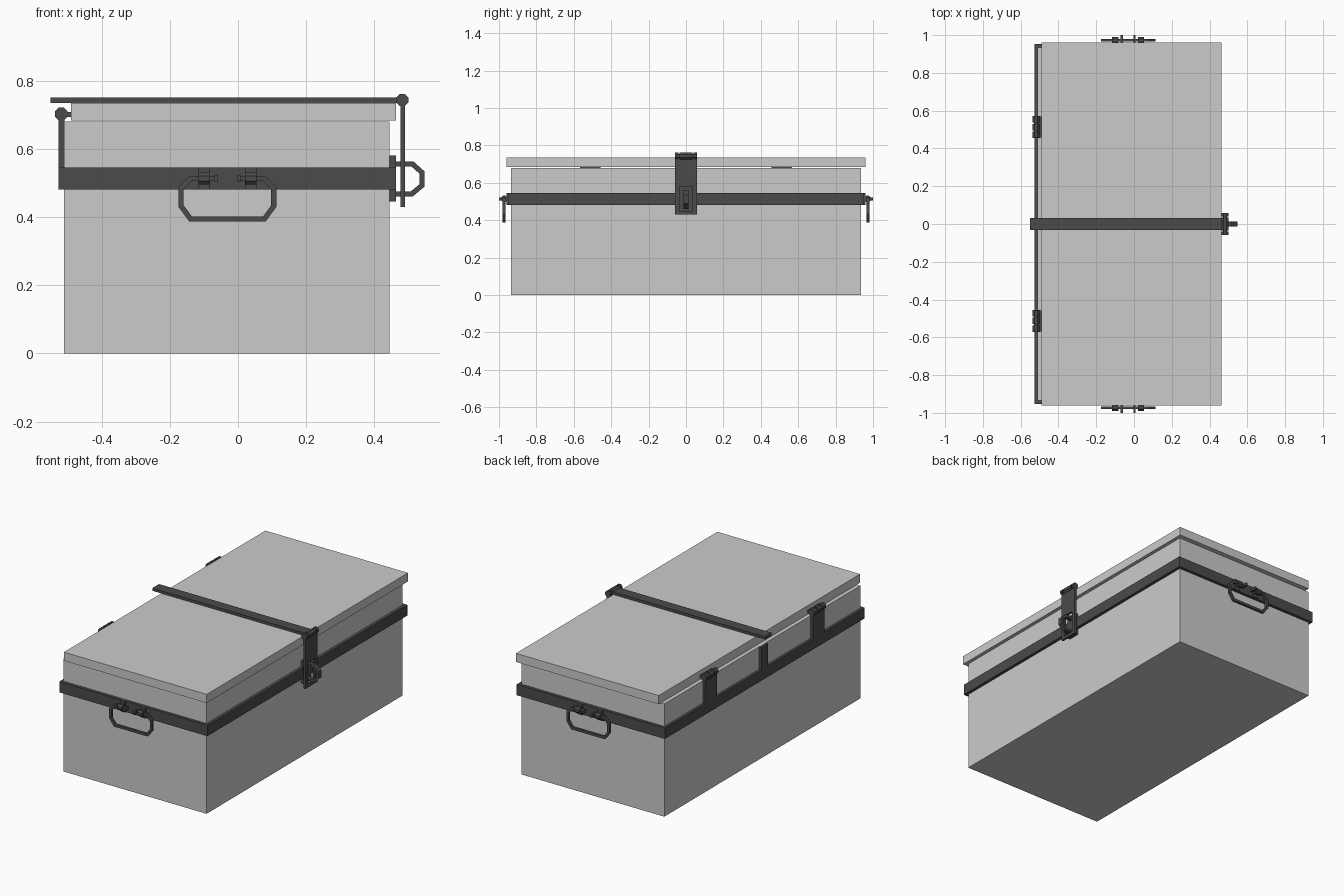
import bpy, bmesh, math
from mathutils import Vector, Matrix

if "Cube" in bpy.data.objects:
    bpy.data.objects.remove(bpy.data.objects["Cube"])


def finish(name, bm):
    bmesh.ops.recalc_face_normals(bm, faces=bm.faces[:])
    me = bpy.data.meshes.new(name)
    bm.to_mesh(me)
    bm.free()
    ob = bpy.data.objects.new(name, me)
    bpy.context.collection.objects.link(ob)
    return ob


def boxes(name, *ranges):
    """One object from boxes given as (x0, x1, y0, y1, z0, z1)."""
    bm = bmesh.new()
    for x0, x1, y0, y1, z0, z1 in ranges:
        m = Matrix.Translation(((x0 + x1) / 2, (y0 + y1) / 2, (z0 + z1) / 2))
        bmesh.ops.create_cube(bm, size=1, matrix=m @ Matrix.Diagonal((x1 - x0, y1 - y0, z1 - z0, 1)))
    return finish(name, bm)


def knuckle(name, axis, a0, a1, centre, r, sides=8):
    """Faceted cylinder along 'X' or 'Y' from a0 to a1."""
    bm = bmesh.new()
    mid = (a0 + a1) / 2
    if axis == 'X':
        loc, rot = (mid, *centre), Matrix.Rotation(math.pi / 2, 4, 'Y')
    else:
        loc, rot = (centre[0], mid, centre[1]), Matrix.Rotation(math.pi / 2, 4, 'X')
    m = Matrix.Translation(loc) @ rot @ Matrix.Rotation(math.pi / sides, 4, 'Z')
    bmesh.ops.create_cone(bm, cap_ends=True, segments=sides, radius1=r, radius2=r, depth=a1 - a0, matrix=m)
    return finish(name, bm)


def bar(name, pts, width, d0, d1, place, closed=False):
    """Mitred flat bar along a 2D path; place maps (u, v, depth) to 3D."""
    p = [Vector(q) for q in pts]
    n = len(p)
    bm = bmesh.new()
    rings = []
    for i in range(n):
        a = p[i] - p[i - 1] if i or closed else p[1] - p[0]
        b = p[(i + 1) % n] - p[i] if i < n - 1 or closed else a
        na, nb = Vector((-a.y, a.x)).normalized(), Vector((-b.y, b.x)).normalized()
        off = (na + nb) * (width / 2) / (1 + na.dot(nb))
        rings.append([bm.verts.new(place(q.x, q.y, d)) for q, d in
                      ((p[i] + off, d0), (p[i] - off, d0), (p[i] - off, d1), (p[i] + off, d1))])
    for i in range(n if closed else n - 1):
        r, s = rings[i], rings[(i + 1) % n]
        for k in range(4):
            bm.faces.new((r[k], r[(k + 1) % 4], s[(k + 1) % 4], s[k]))
    if not closed:
        bm.faces.new(rings[0])
        bm.faces.new(rings[-1])
    return finish(name, bm)


# Finish of the metal fittings
iron = bpy.data.materials.new("dark_iron")
iron.diffuse_color = (0.07, 0.07, 0.07, 1)
iron.use_nodes = True
iron.node_tree.nodes["Principled BSDF"].inputs["Base Color"].default_value = iron.diffuse_color

# Chest body and lid
boxes("body", (-0.51, 0.445, -0.935, 0.935, 0, 0.68))
boxes("lid", (-0.49, 0.463, -0.96, 0.96, 0.683, 0.735))

# Band around the body
fittings = [bar("band", [(-0.517, -0.944), (0.454, -0.944), (0.454, 0.944), (-0.517, 0.944)],
                0.018, 0.48, 0.545, lambda u, v, d: (u, v, d), True)]

# Rear tabs and lid hinges
fittings.append(boxes("rear_centre_tab", (-0.526, -0.509, -0.03, 0.03, 0.54, 0.68)))
for s in (-1, 1):
    c = s * 0.513
    fittings.append(boxes("hinge_tab", (-0.526, -0.509, c - 0.055, c + 0.055, 0.54, 0.695)))
    fittings.append(boxes("hinge_leaf", (-0.515, -0.485, c - 0.055, c + 0.055, 0.693, 0.708)))
    for k in (-1, 0, 1):
        y = c + k * 0.041
        fittings.append(knuckle("hinge_knuckle", 'Y', y - 0.017, y + 0.017, (-0.518, 0.702), 0.02))
    fittings.append(knuckle("hinge_pin", 'Y', c - 0.05, c + 0.05, (-0.518, 0.702), 0.013))

# Strap over the lid with its hinge
fittings.append(boxes("strap", (-0.55, 0.48, -0.032, 0.032, 0.735, 0.751)))
fittings.append(knuckle("strap_knuckle", 'Y', -0.034, 0.034, (0.482, 0.743), 0.019))
fittings.append(knuckle("strap_pin", 'Y', -0.058, 0.058, (0.482, 0.743), 0.011))
for s in (-1, 1):
    a, b = sorted((s * 0.041, s * 0.058))
    fittings.append(knuckle("hasp_knuckle", 'Y', a, b, (0.482, 0.743), 0.019))

# Slotted hasp, lock plate and staple
X = (0.477, 0.49)
fittings.append(boxes("hasp", (*X, -0.058, 0.058, 0.58, 0.725), (*X, -0.058, 0.058, 0.43, 0.448),
                      (*X, -0.058, -0.034, 0.448, 0.58), (*X, 0.034, 0.058, 0.448, 0.58),
                      (*X, -0.058, -0.041, 0.725, 0.743), (*X, 0.041, 0.058, 0.725, 0.743)))
fittings.append(boxes("lock_plate", (0.445, 0.464, -0.034, 0.034, 0.445, 0.58)))
fittings.append(bar("staple", [(0.46, 0.555), (0.512, 0.555), (0.54, 0.53), (0.54, 0.493), (0.51, 0.468), (0.46, 0.468)],
                    0.015, -0.013, 0.013, lambda u, v, d: (u, d, v)))

# Drop handles on both ends
half = [(0.03, 0.513), (0.108, 0.513), (0.136, 0.485), (0.136, 0.432), (0.108, 0.394)]
path = [(-0.031 + u, v) for u, v in half] + [(-0.031 - u, v) for u, v in reversed(half)]
for s in (-1, 1):
    fittings.append(bar("end_handle", path, 0.015, 0.965, 0.98, lambda u, v, d: (u, s * d, v)))
    for k in (-1, 1):
        x = -0.031 + k * 0.068
        fittings.append(knuckle("handle_clip", 'X', x - 0.017, x + 0.017, (s * 0.972, 0.513), 0.019))
        y = sorted((s * 0.945, s * 0.96))
        fittings.append(boxes("clip_plate", (x - 0.017, x + 0.017, *y, 0.48, 0.545)))
        x = -0.031 + k * 0.034
        y = sorted((s * 0.96, s * 1.0))
        fittings.append(boxes("handle_tip", (x - 0.006, x + 0.006, *y, 0.504, 0.522)))

for ob in fittings:
    ob.data.materials.append(iron)
